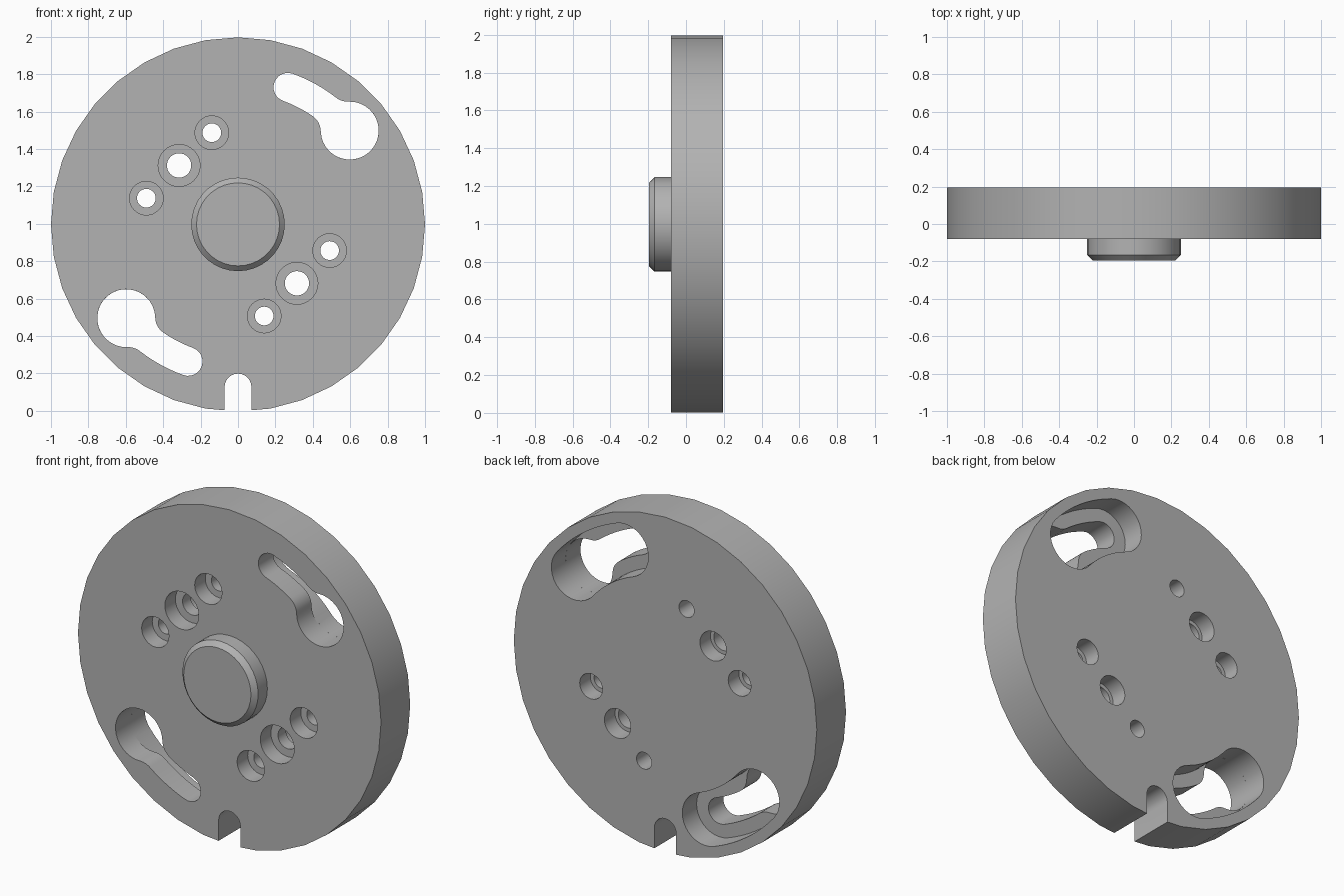
import bpy, bmesh
from math import sin, cos, acos, atan2, radians, pi, tau

FRONT, BACK, MID_Z = -0.08, 0.195, 0.997
OVER = 0.05          # how far cutters reach past the faces

if "Cube" in bpy.data.objects:
    bpy.data.objects.remove(bpy.data.objects["Cube"], do_unlink=True)

steel = bpy.data.materials.new("light grey metal")
GREY = (0.45, 0.45, 0.45, 1)
steel.diffuse_color = GREY
steel.use_nodes = True
steel.node_tree.nodes["Principled BSDF"].inputs["Base Color"].default_value = GREY


def arc(cx, cz, r, a0, a1, steps):
    """Points on an arc; angles in radians, measured from +x towards +z."""
    return [(cx + r * cos(a0 + (a1 - a0) * i / steps),
             cz + r * sin(a0 + (a1 - a0) * i / steps)) for i in range(steps + 1)]


def circle(cx, cz, r, steps=32):
    return arc(cx, cz, r, 0, tau, steps)[:-1]


def polar(r, a):
    return r * cos(a), r * sin(a)


def loft(name, sections, caps=(True, True)):
    """Join matching outlines [(y, points), ...] into one solid."""
    bm = bmesh.new()
    rings = [[bm.verts.new((x, y, z + MID_Z)) for x, z in pts] for y, pts in sections]
    for a, b in zip(rings, rings[1:]):
        for i in range(len(a)):
            j = (i + 1) % len(a)
            bm.faces.new((a[i], a[j], b[j], b[i]))
    if caps[0]:
        bm.faces.new(rings[0])
    if caps[1]:
        bm.faces.new(rings[-1])
    bmesh.ops.recalc_face_normals(bm, faces=bm.faces)
    mesh = bpy.data.meshes.new(name)
    bm.to_mesh(mesh)
    bm.free()
    mesh.materials.append(steel)
    obj = bpy.data.objects.new(name, mesh)
    bpy.context.collection.objects.link(obj)
    return obj


def prism(name, pts, y0, y1):
    return loft(name, [(y0, pts), (y1, pts)])


def half_turn(pts):
    return [(-x, -z) for x, z in pts]


# Curved slots: narrow keyhole at the front, wide recess at the back
TRACK, NARROW, WIDE, FILLET = 0.78, 0.077, 0.155, 0.1
A0, A1 = radians(40), radians(70)


def wide_outline():
    return (arc(0, 0, TRACK + WIDE, A0, A1, 10)
            + arc(*polar(TRACK, A1), WIDE, A1, A1 + pi, 16)[1:]
            + arc(0, 0, TRACK - WIDE, A1, A0, 10)[1:]
            + arc(*polar(TRACK, A0), WIDE, A0 + pi, A0 + tau, 16)[1:-1])


def fillet(side):
    """Blend between the slot edge and the round end; side is +1 outer, -1 inner."""
    dist = TRACK + side * (NARROW + FILLET)
    turn = acos((dist**2 + TRACK**2 - (WIDE + FILLET)**2) / (2 * dist * TRACK))
    fx, fz = polar(dist, A0 + turn)
    bx, bz = polar(TRACK, A0)
    to_big = atan2(bz - fz, bx - fx)
    to_slot = A0 + turn + (pi if side > 0 else 0)
    swing = (to_slot - to_big + pi) % tau - pi
    return arc(fx, fz, FILLET, to_big, to_big + swing, 6), A0 + turn, to_big + pi


def keyhole_outline():
    outer, outer_a, big_out = fillet(1)
    inner, inner_a, big_in = fillet(-1)
    big_sweep = (big_out - big_in) % tau
    return (outer
            + arc(0, 0, TRACK + NARROW, outer_a, A1, 6)[1:]
            + arc(*polar(TRACK, A1), NARROW, A1, A1 + pi, 12)[1:]
            + arc(0, 0, TRACK - NARROW, A1, inner_a, 6)[1:]
            + inner[::-1][1:]
            + arc(*polar(TRACK, A0), WIDE, big_in, big_in + big_sweep, 24)[1:-1])


# Plate
plate = prism("round_plate", circle(0, 0, 1, 36), FRONT, BACK)

cutters = []
SLOT_FLOOR = 0.06
for label, place in (("upper", list), ("lower", half_turn)):
    cutters.append(prism(label + "_keyhole_cutter", place(keyhole_outline()),
                         FRONT - OVER, SLOT_FLOOR + 0.01))
    cutters.append(prism(label + "_recess_cutter", place(wide_outline()),
                         SLOT_FLOOR, BACK + OVER))

    # Stepped holes: x, z, bore, front counterbore, back counterbore
    for x, z, bore, front_r, back_r in ((-0.14, 0.49, 0.05, 0.09, 0),
                                        (-0.315, 0.315, 0.065, 0.112, 0.087),
                                        (-0.49, 0.14, 0.05, 0.09, 0.075)):
        steps = [(FRONT - OVER, front_r), (FRONT + 0.1, front_r), (FRONT + 0.1, bore)]
        if back_r:
            steps += [(BACK - 0.1, bore), (BACK - 0.1, back_r)]
        steps.append((BACK + OVER, back_r or bore))
        cutters.append(loft(label + "_hole_cutter",
                            [(y, place(circle(x, z, r))) for y, r in steps]))

# Locating notch in the bottom edge
notch = arc(0, -0.87, 0.072, 0, pi, 12) + [(-0.072, -1.1), (0.072, -1.1)]
cutters.append(prism("notch_cutter", notch, FRONT - OVER, BACK + OVER))

# Cut everything, then drop the cutters
for cutter in cutters:
    mod = plate.modifiers.new(cutter.name, "BOOLEAN")
    mod.operation, mod.solver, mod.object = "DIFFERENCE", "EXACT", cutter
bpy.context.view_layer.update()
result = bpy.data.meshes.new_from_object(
    plate.evaluated_get(bpy.context.evaluated_depsgraph_get()))
plate.modifiers.clear()
plate.data = result
for cutter in cutters:
    bpy.data.objects.remove(cutter, do_unlink=True)

# Central boss with a chamfered rim
boss = loft("center_boss", [(FRONT, circle(0, 0, 0.25, 36)),
                            (-0.167, circle(0, 0, 0.25, 36)),
                            (-0.195, circle(0, 0, 0.222, 36))], caps=(False, True))

bpy.ops.object.select_all(action="DESELECT")
for obj in (plate, boss):
    obj.select_set(True)
bpy.context.view_layer.objects.active = plate
bpy.ops.object.shade_smooth_by_angle(angle=radians(30))
